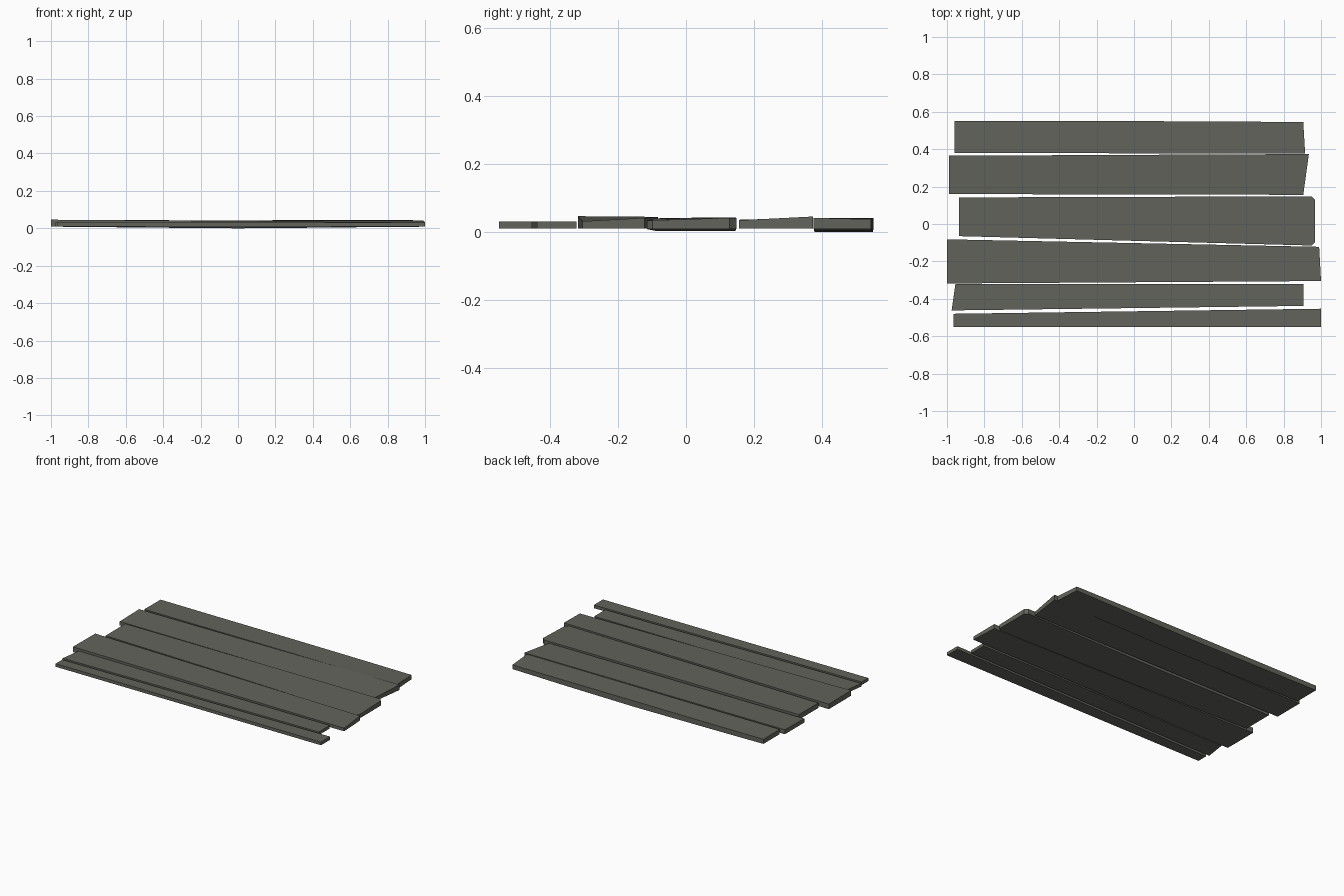
import bpy, bmesh

wood = bpy.data.materials.new("weathered_grey")
wood.diffuse_color = (0.125, 0.125, 0.108, 1)


def plank(name, sections):
    """Loft a board through cross-sections running left to right.
    Section: x_front, x_back, y_front, y_back, z_bottom, z_top_front, z_top_back"""
    bm = bmesh.new()
    rings = []
    for xf, xb, yf, yb, zb, tf, tb in sections:
        pts = [(xf, yf, zb), (xb, yb, zb), (xb, yb, tb), (xf, yf, tf)]
        rings.append([bm.verts.new(p) for p in pts])
    for a, b in zip(rings, rings[1:]):
        for i in range(4):
            j = (i + 1) % 4
            bm.faces.new((a[i], a[j], b[j], b[i]))
    bm.faces.new(rings[0])
    bm.faces.new(rings[-1][::-1])
    bmesh.ops.recalc_face_normals(bm, faces=bm.faces)
    me = bpy.data.meshes.new(name)
    bm.to_mesh(me)
    bm.free()
    me.materials.append(wood)
    ob = bpy.data.objects.new(name, me)
    bpy.context.collection.objects.link(ob)


# Thin low boards at the front
plank("front_batten", [
    (-0.965, -0.965, -0.55, -0.48, 0.01, 0.031, 0.031),
    (1.0, 1.0, -0.55, -0.453, 0.01, 0.031, 0.031)])
plank("narrow_plank", [
    (-0.975, -0.955, -0.462, -0.322, 0.01, 0.031, 0.031),
    (0.905, 0.905, -0.438, -0.322, 0.01, 0.031, 0.031)])

# Tilted wide board, twisted down toward its right end
plank("twisted_plank", [
    (-1.0, -1.0, -0.318, -0.082, 0.01, 0.046, 0.044),
    (1.0, 0.99, -0.305, -0.122, 0.01, 0.031, 0.041)])

# Middle board, sagging, with clipped right corners
plank("middle_plank", [
    (-0.935, -0.935, -0.065, 0.142, 0.008, 0.041, 0.042),
    (0.0, 0.0, -0.09, 0.145, 0.003, 0.039, 0.042),
    (0.95, 0.95, -0.115, 0.148, 0.008, 0.034, 0.041),
    (0.968, 0.968, -0.098, 0.128, 0.008, 0.034, 0.041)])

# Rear boards
plank("sloped_plank", [
    (-0.988, -0.988, 0.16, 0.365, 0.01, 0.036, 0.04),
    (0.905, 0.935, 0.156, 0.374, 0.01, 0.034, 0.045)])
plank("rear_plank", [
    (-0.96, -0.96, 0.38, 0.552, 0.009, 0.041, 0.04),
    (-0.5, -0.5, 0.379, 0.551, 0.004, 0.041, 0.039),
    (0.0, 0.0, 0.378, 0.55, 0.0, 0.041, 0.039),
    (0.5, 0.5, 0.377, 0.548, 0.004, 0.041, 0.038),
    (0.915, 0.905, 0.376, 0.545, 0.009, 0.041, 0.037)])
